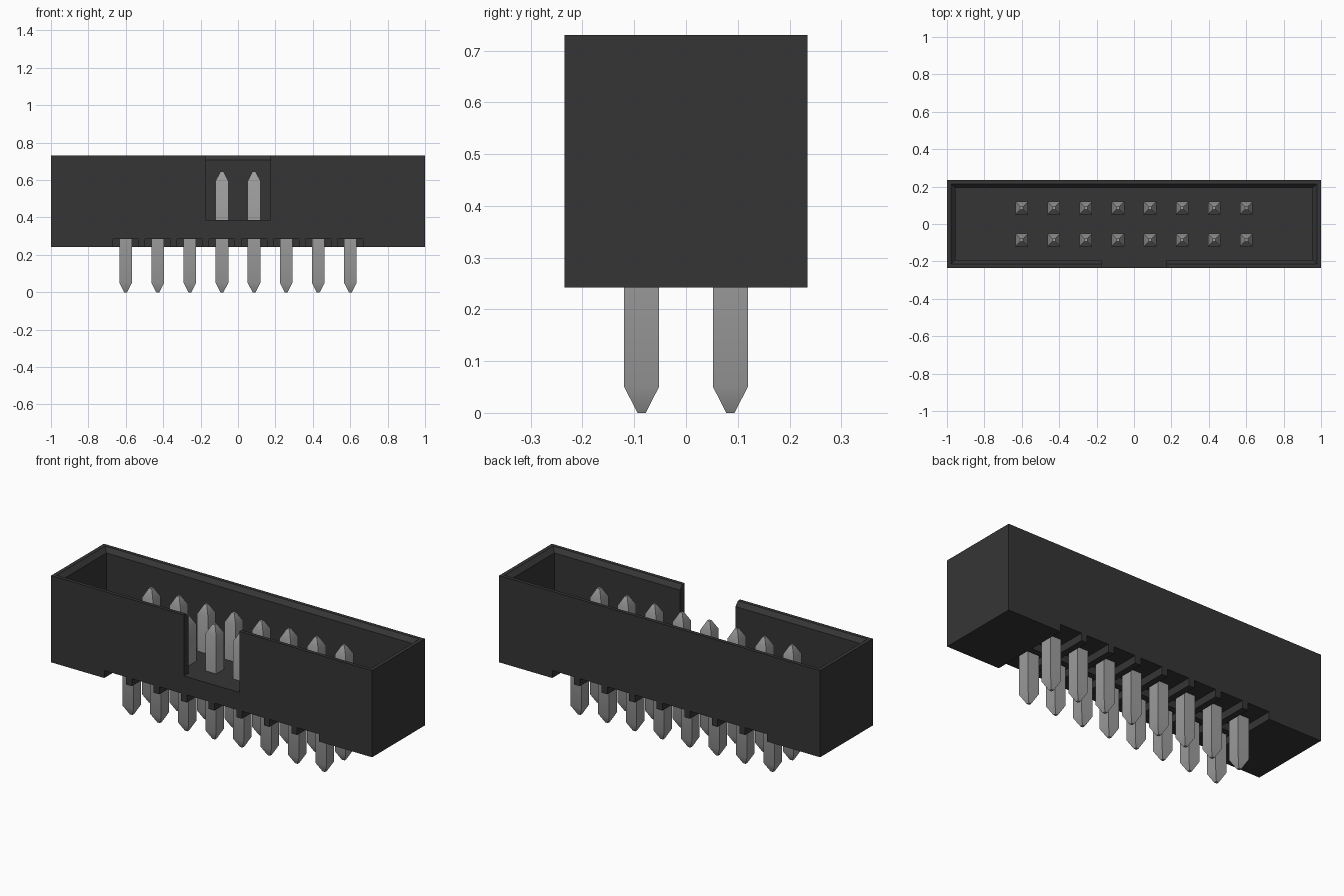
import bpy
import bmesh
import math

cube = bpy.data.objects.get("Cube")
if cube:
    bpy.data.objects.remove(cube, do_unlink=True)

PITCH = 0.1716          # pin spacing
COLUMNS = 8
BASE, FLOOR, TOP = 0.242, 0.386, 0.73


def material(name, value, roughness, metallic=0.0):
    mat = bpy.data.materials.new(name)
    mat.use_nodes = True
    mat.diffuse_color = (value, value, value, 1)
    bsdf = mat.node_tree.nodes["Principled BSDF"]
    bsdf.inputs["Base Color"].default_value = (value, value, value, 1)
    bsdf.inputs["Roughness"].default_value = roughness
    bsdf.inputs["Metallic"].default_value = metallic
    return mat


def loft(name, sections, mat=None):
    """Stack of centred rectangles (half x, half y, z), closed at both ends."""
    bm = bmesh.new()
    rings = [[bm.verts.new((sx * hx, sy * hy, z))
              for sx, sy in ((-1, -1), (1, -1), (1, 1), (-1, 1))]
             for hx, hy, z in sections]
    for low, high in zip(rings, rings[1:]):
        for i in range(4):
            j = (i + 1) % 4
            bm.faces.new((low[i], low[j], high[j], high[i]))
    bm.faces.new(rings[0][::-1])
    bm.faces.new(rings[-1])
    mesh = bpy.data.meshes.new(name)
    bm.to_mesh(mesh)
    bm.free()
    obj = bpy.data.objects.new(name, mesh)
    bpy.context.collection.objects.link(obj)
    if mat:
        mesh.materials.append(mat)
    return obj


def cut(target, cutter):
    """Subtract the cutter from the target, then discard it."""
    cutter.hide_render = True
    bpy.ops.object.select_all(action="DESELECT")
    bpy.context.view_layer.objects.active = target
    target.select_set(True)
    mod = target.modifiers.new("cut", "BOOLEAN")
    mod.operation = "DIFFERENCE"
    mod.solver = "EXACT"
    mod.object = cutter
    bpy.ops.object.modifier_apply(modifier=mod.name)
    bpy.data.objects.remove(cutter, do_unlink=True)


black = material("black plastic", 0.036, 0.6)
steel = material("grey metal", 0.34, 0.5)

# Shroud: box hollowed from above, with a chamfered inner rim
shroud = loft("shroud", [(1.0, 0.235, BASE), (1.0, 0.235, TOP)], black)
cut(shroud, loft("cavity_cutter", [(0.955, 0.193, FLOOR), (0.955, 0.193, TOP - 0.024),
                                   (1.003, 0.237, TOP + 0.024)]))

# Keying notch in the front wall, level with the cavity floor
notch = loft("notch_cutter", [(0.173, 0.07, FLOOR), (0.173, 0.07, TOP + 0.1)])
notch.location.y = -0.235
cut(shroud, notch)

# Underside pockets around every pin, leaving ribs and a central web
columns = [(i - (COLUMNS - 1) / 2) * PITCH for i in range(COLUMNS)]
for x in columns:
    for side in (-1, 1):
        pocket = loft("pocket_cutter", [(0.068, 0.125, BASE - 0.05), (0.068, 0.125, 0.284)])
        pocket.location = (x, side * 0.1425, 0)
        cut(shroud, pocket)

# Square pins, pointed at both ends
pin = loft("pin", [(0.008, 0.008, 0.0), (0.034, 0.034, 0.051),
                   (0.034, 0.034, 0.595), (0.008, 0.008, 0.646)], steel)
bpy.ops.object.select_all(action="DESELECT")
bpy.context.view_layer.objects.active = pin
pin.select_set(True)
bpy.ops.object.shade_smooth_by_angle(angle=math.radians(35))

for row, y in (("front", -PITCH / 2), ("back", PITCH / 2)):
    for n, x in enumerate(columns, 1):
        copy = bpy.data.objects.new(f"{row}_pin_{n}", pin.data)
        copy.location = (x, y, 0)
        bpy.context.collection.objects.link(copy)
bpy.data.objects.remove(pin, do_unlink=True)
